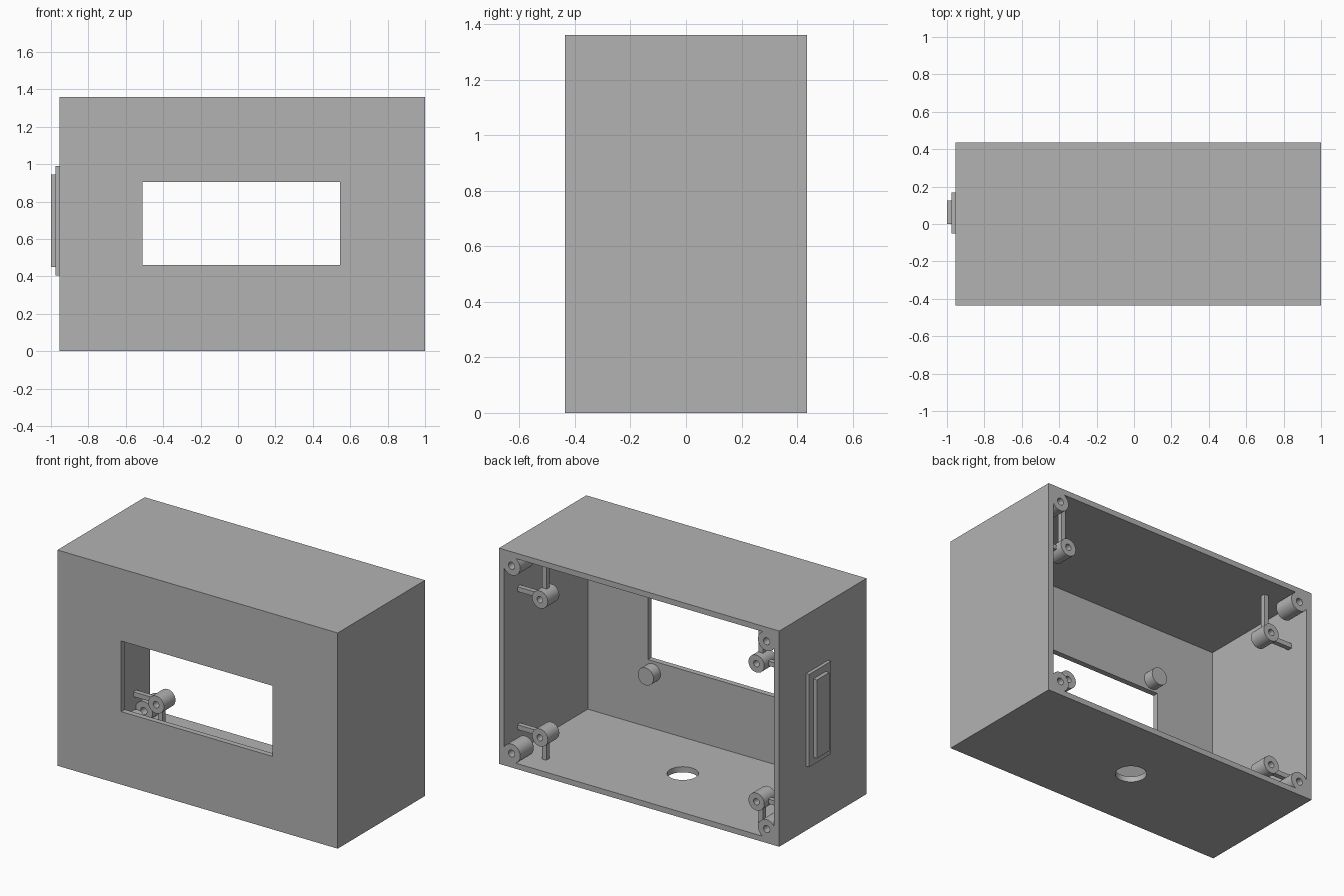
import bpy
import bmesh
import math
from mathutils import Matrix, Vector

if "Cube" in bpy.data.objects:
    bpy.data.objects.remove(bpy.data.objects["Cube"])

grey = bpy.data.materials.new("plain grey")
grey.use_nodes = True
grey.diffuse_color = (0.45, 0.45, 0.45, 1)
grey.node_tree.nodes["Principled BSDF"].inputs["Base Color"].default_value = (0.45, 0.45, 0.45, 1)

X0, X1, D, H, WALL = -0.955, 1.0, 0.435, 1.36, 0.035
CX, CZ = (X0 + X1) / 2, H / 2
SIDES = [(sx, sz) for sx in (-1, 1) for sz in (-1, 1)]


def finish(name, bm):
    bmesh.ops.recalc_face_normals(bm, faces=bm.faces)
    mesh = bpy.data.meshes.new(name)
    bm.to_mesh(mesh)
    bm.free()
    mesh.materials.append(grey)
    ob = bpy.data.objects.new(name, mesh)
    bpy.context.collection.objects.link(ob)
    return ob


def box(name, a, b):
    """Box between two opposite corners."""
    a, b = Vector(a), Vector(b)
    bm = bmesh.new()
    bmesh.ops.create_cube(bm, size=1)
    size = [abs(v) for v in b - a]
    bmesh.ops.transform(bm, verts=bm.verts,
                        matrix=Matrix.Translation((a + b) / 2) @ Matrix.Diagonal((*size, 1)))
    return finish(name, bm)


def tube(name, x, z, y0, y1, r, hole=0.0):
    """Round post along y, optionally with a through hole."""
    profile = [(hole, y0), (r, y0), (r, y1), (hole, y1)]
    if hole:
        profile.append(profile[0])
    bm = bmesh.new()
    verts = [bm.verts.new((x + px, py, z)) for px, py in profile]
    edges = [bm.edges.new(pair) for pair in zip(verts, verts[1:])]
    bmesh.ops.spin(bm, geom=verts + edges, cent=(x, 0, z), axis=(0, 1, 0),
                   angle=math.tau, steps=32)
    bmesh.ops.remove_doubles(bm, verts=bm.verts, dist=0.0001)
    ob = finish(name, bm)
    smooth(ob)
    return ob


def smooth(ob):
    bpy.ops.object.select_all(action='DESELECT')
    ob.select_set(True)
    bpy.context.view_layer.objects.active = ob
    bpy.ops.object.shade_smooth_by_angle(angle=math.radians(35))


def cut(ob, cutter):
    mod = ob.modifiers.new("cut", 'BOOLEAN')
    mod.operation, mod.solver, mod.object = 'DIFFERENCE', 'EXACT', cutter
    bpy.context.view_layer.objects.active = ob
    bpy.ops.object.modifier_apply(modifier=mod.name)
    bpy.data.objects.remove(cutter)


# Open-backed case with display window and cable hole in the floor
case = box("case", (X0, -D, 0), (X1, D, H))
cut(case, box("cavity", (X0 + WALL, -D + WALL, WALL), (X1 - WALL, D + 0.1, H - WALL)))
cut(case, box("window", (-0.51, -D - 0.1, 0.46), (0.545, -D + 0.1, 0.905)))
drill = tube("drill", CX, 0, -0.1, 0.1, 0.09)
drill.data.transform(Matrix.Rotation(math.pi / 2, 4, 'X'))
drill.location = (0, 0, 0)
cut(case, drill)
smooth(case)

# Switch plate and rocker on the side
box("switch_plate", (-0.976, -0.05, 0.405), (X0, 0.168, 0.99))
box("switch_rocker", (-1.0, 0.0, 0.45), (-0.976, 0.125, 0.945))

for sx, sz in SIDES:
    tag = ("left" if sx > 0 else "right") + ("_top" if sz > 0 else "_bottom")
    wall_x = CX + sx * ((X1 - X0) / 2 - WALL)
    wall_z = CZ + sz * (CZ - WALL)

    # Corner screw boss for the back cover, with a web filling the corner
    tube("corner_boss_" + tag, wall_x - sx * 0.053, wall_z - sz * 0.053,
         D - 0.135, D, 0.06, 0.022)
    box("corner_web_" + tag, (wall_x, D - 0.135, wall_z),
        (wall_x - sx * 0.03, D, wall_z - sz * 0.03))

    # Board mount held by two ribs
    x, z = CX + sx * 0.755, 0.625 + sz * 0.435
    tube("board_mount_" + tag, x, z, 0.23, 0.345, 0.055, 0.02)
    box("side_rib_" + tag, (x + sx * 0.04, 0.272, z - 0.015), (wall_x, 0.302, z + 0.015))
    box("upright_rib_" + tag, (x - 0.015, 0.272, z + sz * 0.04), (x + 0.015, 0.302, wall_z))

    # Peg beside the window on the inside of the front
    tube("display_peg_" + tag, CX + sx * 0.49, CZ + sz * 0.292, -D + WALL, -0.33, 0.055)
